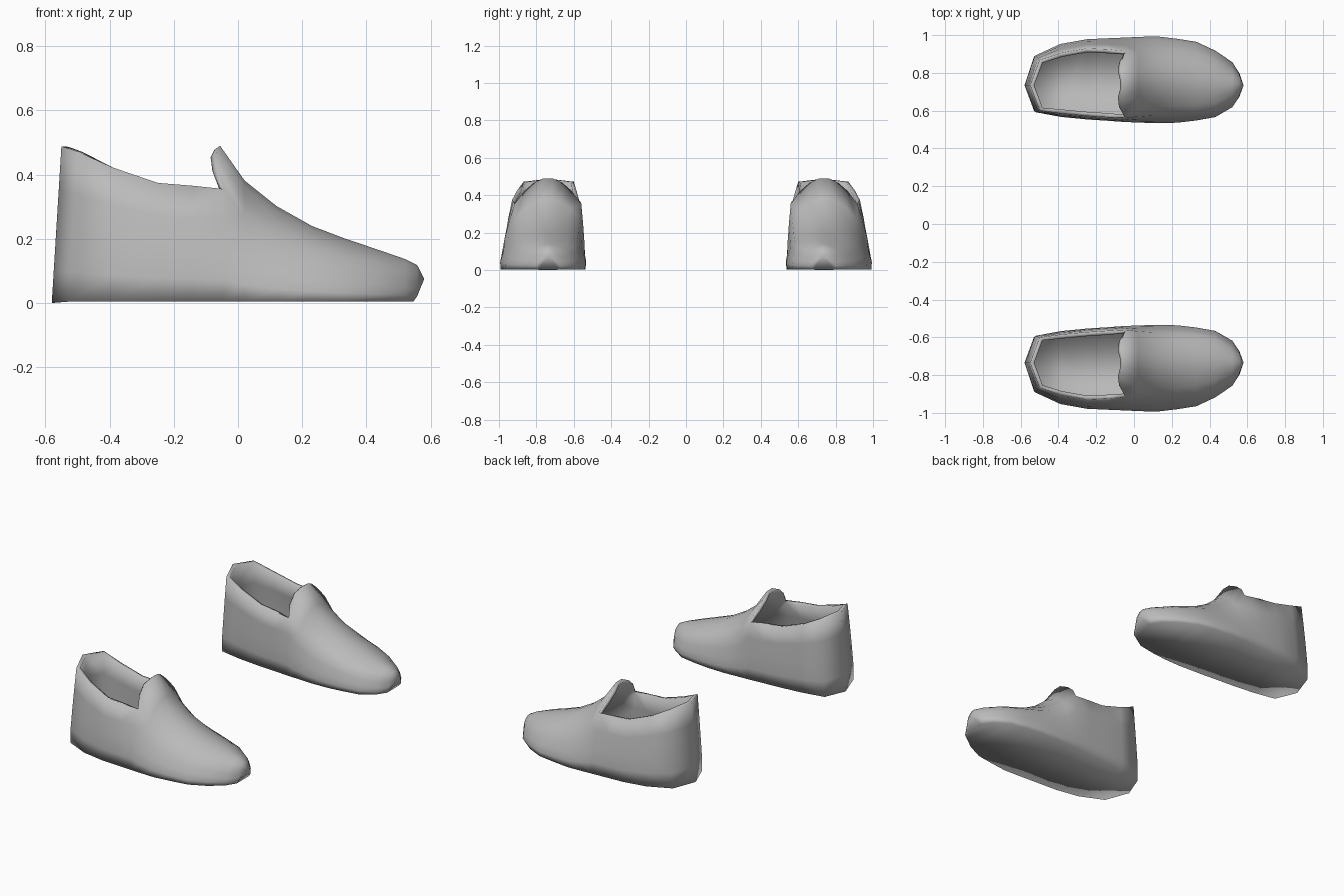
import bpy, bmesh, math

if "Cube" in bpy.data.objects:
    bpy.data.objects.remove(bpy.data.objects["Cube"])

grey = bpy.data.materials.new("soft grey")
grey.diffuse_color = (0.5, 0.5, 0.5, 1)
grey.use_nodes = True
grey.node_tree.nodes["Principled BSDF"].inputs["Base Color"].default_value = grey.diffuse_color

# Cross-sections: x, sole inner y, sole outer y, shoulder inner y, shoulder outer y, shoulder z, crown z
OPEN = [
    (-0.53, 0.592, 0.893, 0.600, 0.868, 0.472),
    (-0.39, 0.566, 0.957, 0.585, 0.905, 0.422),
    (-0.25, 0.552, 0.982, 0.572, 0.930, 0.374),
    (-0.14, 0.545, 0.988, 0.565, 0.925, 0.365),
]
CLOSED = [
    (-0.045, 0.538, 0.993, 0.560, 0.915, 0.355, 0.490),
    (0.02, 0.535, 0.997, 0.568, 0.910, 0.275, 0.382),
    (0.12, 0.530, 1.000, 0.575, 0.915, 0.205, 0.302),
    (0.23, 0.533, 0.986, 0.578, 0.912, 0.170, 0.240),
    (0.33, 0.545, 0.970, 0.585, 0.900, 0.145, 0.202),
    (0.43, 0.563, 0.922, 0.602, 0.868, 0.125, 0.168),
    (0.52, 0.615, 0.860, 0.650, 0.820, 0.100, 0.137),
    (0.558, 0.672, 0.800, 0.690, 0.785, 0.090, 0.118),
]
LEVELS = (0.0, 0.2, 0.45, 0.72, 1.0)
CROWN = 7


def wall(x, sole_y, top_y, top_z, inset):
    """Column of points up one side of the shoe."""
    pts = []
    for i, t in enumerate(LEVELS):
        lean = 0.03 * t if x < -0.5 else 0
        dx = -0.012 if i == 0 and x > 0.5 else 0
        y = sole_y + (top_y - sole_y) * t ** 1.6 + (inset if i == 0 else 0)
        pts.append((x + lean + dx, y, 0.004 + (top_z - 0.004) * t))
    return pts


def make_shoe(name, side):
    bm = bmesh.new()

    def column(pts):
        return [bm.verts.new((x, y * side, z)) for x, y, z in pts]

    def strip(a, b):
        for i in range(len(a) - 1):
            bm.faces.new((a[i], a[i + 1], b[i + 1], b[i]))

    inner, outer, crowns = [], [], []
    for s in OPEN + CLOSED:
        inner.append(column(wall(s[0], s[1], s[3], s[5], 0.008)))
        outer.append(column(wall(s[0], s[2], s[4], s[5], -0.008)))

    # Domed crown over the foot, its back edge rising into the tongue
    for k, (x, _, _, yi, yo, zs, zt) in enumerate(CLOSED):
        pts = []
        for j in range(1, CROWN):
            f = j / CROWN
            h = math.sin(math.pi * f) ** 0.85
            back = -0.025 * math.sin(2 * math.pi * min(f, 1 - f)) if k == 0 else 0
            pts.append((x + back, yi + (yo - yi) * f, zs + (zt - zs) * min(1, h * 1.02)))
        n = len(OPEN) + k
        crowns.append([inner[n][-1]] + column(pts) + [outer[n][-1]])

    # Side walls, sole and crown
    for a, b in zip(inner, inner[1:]):
        strip(a, b)
    for a, b in zip(outer, outer[1:]):
        strip(a, b)
    for a, b in zip(crowns, crowns[1:]):
        strip(a, b)
    for k in range(len(inner) - 1):
        bm.faces.new((inner[k][0], inner[k + 1][0], outer[k + 1][0], outer[k][0]))

    # Pointed heel back
    heel = column([(-0.58 + 0.03 * t, 0.735, 0.488 * t) for t in LEVELS])
    strip(inner[0], heel)
    strip(heel, outer[0])
    bm.faces.new((inner[0][0], heel[0], outer[0][0]))

    # Rounded toe tip
    tip = bm.verts.new((0.58, 0.733 * side, 0.075))
    ring = inner[-1] + crowns[-1][1:-1] + outer[-1][::-1]
    for a, b in zip(ring, ring[1:] + ring[:1]):
        bm.faces.new((a, b, tip))

    bmesh.ops.recalc_face_normals(bm, faces=bm.faces)
    # Make sure the sole faces down so the lining goes inside
    bm.normal_update()
    sole = min(bm.faces, key=lambda f: f.calc_center_median().z)
    if sole.normal.z > 0:
        bmesh.ops.reverse_faces(bm, faces=bm.faces)
    mesh = bpy.data.meshes.new(name)
    bm.to_mesh(mesh)
    bm.free()
    mesh.materials.append(grey)
    for p in mesh.polygons:
        p.use_smooth = True
    obj = bpy.data.objects.new(name, mesh)
    bpy.context.collection.objects.link(obj)

    # Lining and rim thickness
    lining = obj.modifiers.new("lining", 'SOLIDIFY')
    lining.thickness = 0.022
    lining.offset = -1
    return obj


make_shoe("left_shoe", 1)
make_shoe("right_shoe", -1)
